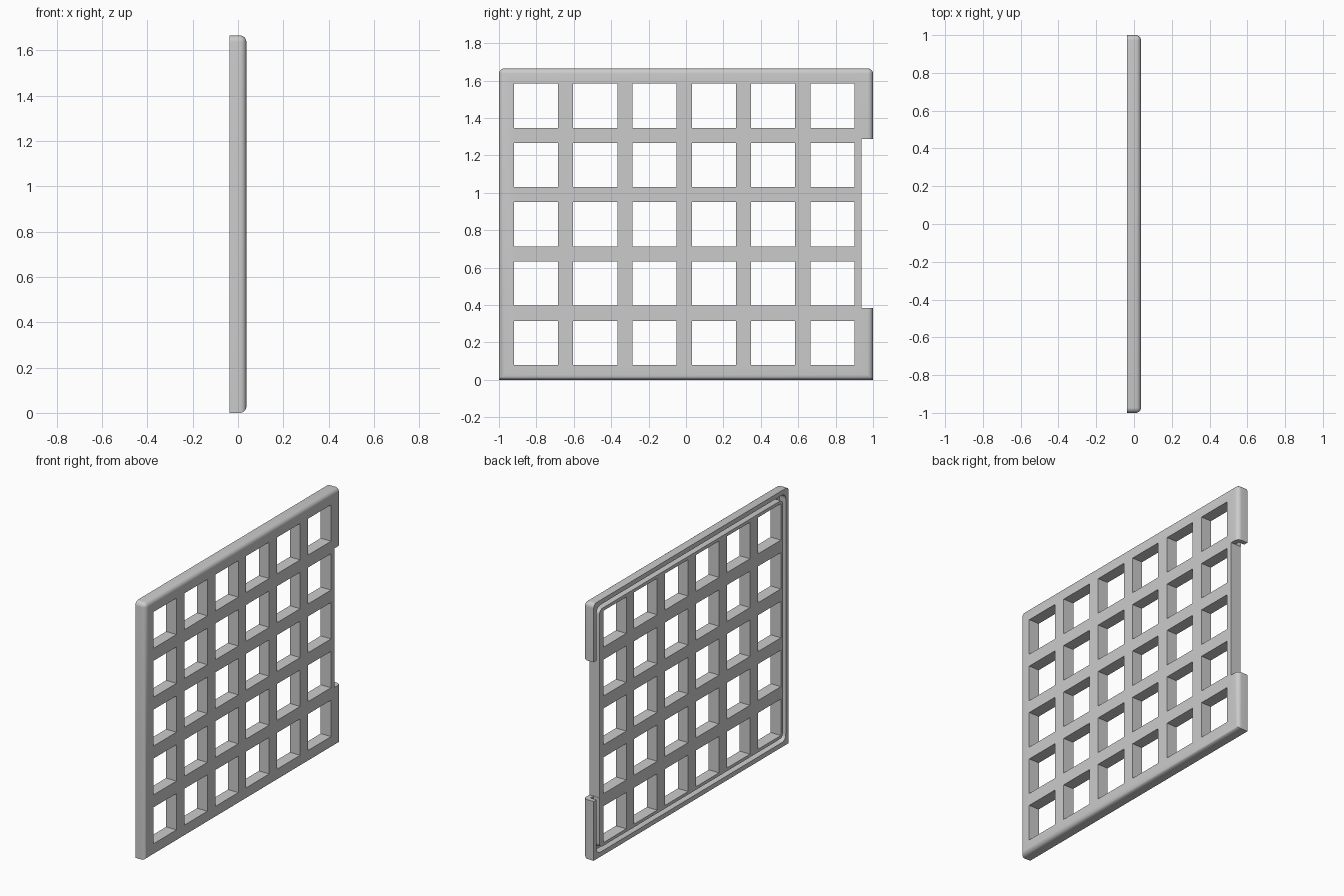
import bpy
import bmesh
from mathutils import Vector

if "Cube" in bpy.data.objects:
    bpy.data.objects.remove(bpy.data.objects["Cube"], do_unlink=True)

HALF, TOP, FRONT = 1.0, 1.665, 0.037
EDGE = 0.028                    # fillet radius of the outer edges
RIM, GROOVE = 0.03, 0.06        # outer and inner distance of the back channel
PITCH, HOLE = 0.317, 0.236

grey = bpy.data.materials.new("light grey")
grey.use_nodes = True
grey.diffuse_color = (0.6, 0.6, 0.6, 1)
grey.node_tree.nodes["Principled BSDF"].inputs["Base Color"].default_value = (0.6, 0.6, 0.6, 1)


def add_box(bm, low, high):
    low, high = Vector(low), Vector(high)
    verts = bmesh.ops.create_cube(bm, size=1)["verts"]
    for v in verts:
        v.co = (low + high) / 2 + v.co * (high - low)


def make(name, bm):
    bmesh.ops.recalc_face_normals(bm, faces=bm.faces)
    mesh = bpy.data.meshes.new(name)
    bm.to_mesh(mesh)
    bm.free()
    mesh.materials.append(grey)
    obj = bpy.data.objects.new(name, mesh)
    bpy.context.collection.objects.link(obj)
    return obj


def rounded_block(name, inset, back, front, radius):
    """Block inset from the panel outline, its four corners rounded."""
    bm = bmesh.new()
    add_box(bm, (back, inset - HALF, inset), (front, HALF - inset, TOP - inset))
    corners = [e for e in bm.edges if abs(e.verts[0].co.x - e.verts[1].co.x) > 0.01]
    bmesh.ops.bevel(bm, geom=corners, offset=radius, segments=6, profile=0.5, affect='EDGES')
    return make(name, bm)


def subtract(target, cutter):
    mod = target.modifiers.new("cut", 'BOOLEAN')
    mod.operation = 'DIFFERENCE'
    mod.solver = 'EXACT'
    mod.object = cutter
    bpy.ops.object.select_all(action='DESELECT')
    bpy.context.view_layer.objects.active = target
    target.select_set(True)
    bpy.ops.object.modifier_apply(modifier=mod.name)
    bpy.data.objects.remove(cutter, do_unlink=True)


# panel: slab with filleted front edges and rounded top corners
bm = bmesh.new()
add_box(bm, (-FRONT, -HALF, 0), (FRONT, HALF, TOP))
edges = [e for e in bm.edges
         if all(v.co.x > 0 for v in e.verts) or all(v.co.z > 1 for v in e.verts)
         and abs(e.verts[0].co.x - e.verts[1].co.x) > 0.01]
bmesh.ops.bevel(bm, geom=edges, offset=EDGE, segments=6, profile=0.5, affect='EDGES')
panel = make("lattice_panel", bm)

# channel running round the back
channel = rounded_block("channel_cutter", RIM, -0.1, 0.007, 0.04)
core = rounded_block("core_cutter", GROOVE, -0.2, 0.1, 0.03)
subtract(channel, core)
subtract(panel, channel)

# notch in the rear side edge
bm = bmesh.new()
add_box(bm, (-0.1, 0.938, 0.385), (0.1, 1.1, 1.288))
subtract(panel, make("notch_cutter", bm))

# grid of square openings
bm = bmesh.new()
for col in range(6):
    for row in range(5):
        y, z = -0.92 + col * PITCH, 0.08 + row * PITCH
        add_box(bm, (-0.1, y, z), (0.1, y + HOLE, z + HOLE))
subtract(panel, make("opening_cutter", bm))

bpy.ops.object.shade_smooth_by_angle(angle=0.6)
